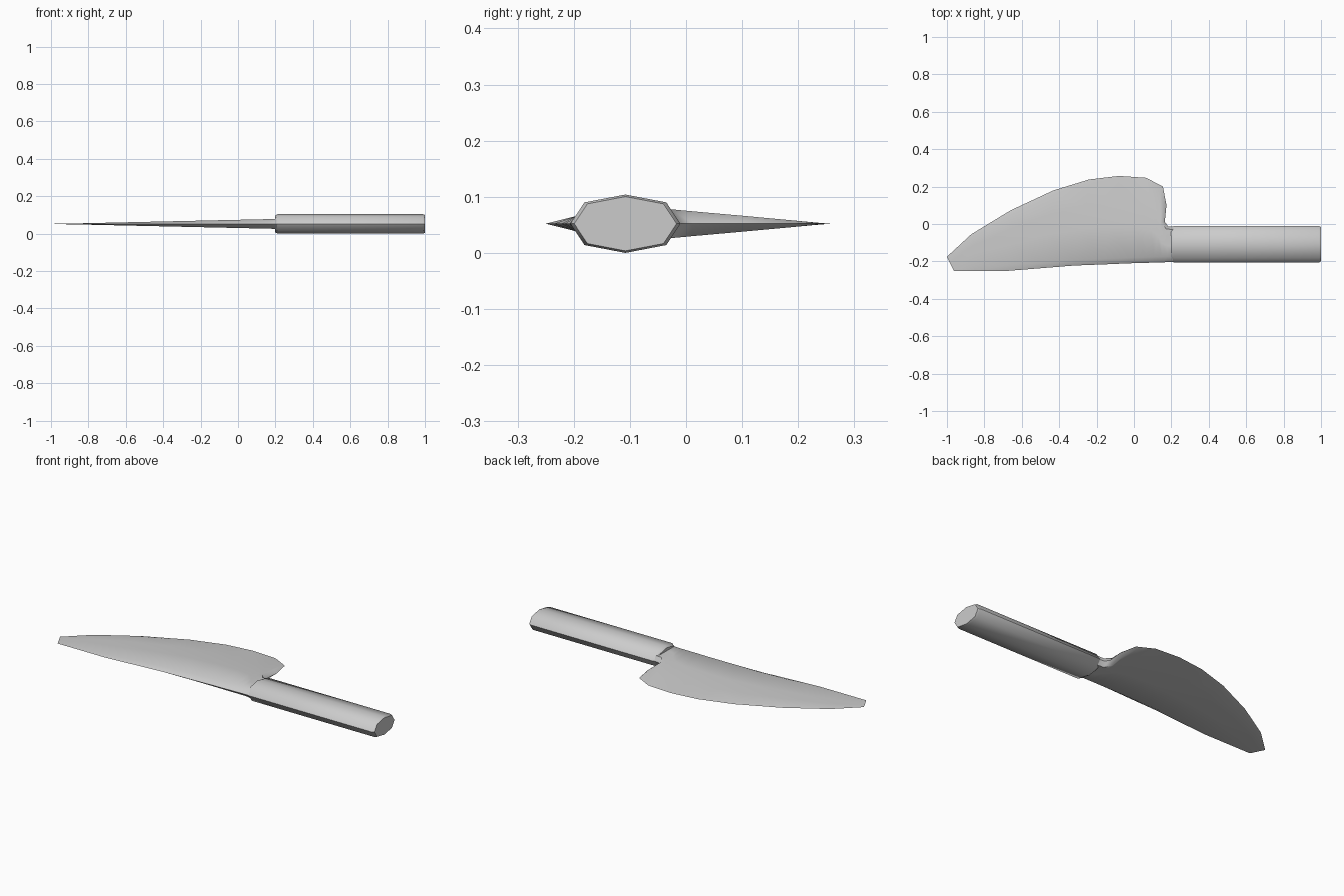
import bpy, bmesh, math
from mathutils import Vector

if "Cube" in bpy.data.objects:
    bpy.data.objects.remove(bpy.data.objects["Cube"])

ZC = 0.052  # mid-height of the knife


def finish(bm, name, angle):
    bmesh.ops.recalc_face_normals(bm, faces=bm.faces)
    mesh = bpy.data.meshes.new(name)
    bm.to_mesh(mesh)
    bm.free()
    ob = bpy.data.objects.new(name, mesh)
    bpy.context.collection.objects.link(ob)
    bpy.ops.object.select_all(action='DESELECT')
    ob.select_set(True)
    bpy.context.view_layer.objects.active = ob
    bpy.ops.object.shade_smooth_by_angle(angle=math.radians(angle))


# Handle: flattened octagonal bar with small chamfers at both ends
section = [(0, 0.052), (0.073, 0.038), (0.098, 0), (0.073, -0.038),
           (0, -0.052), (-0.073, -0.038), (-0.098, 0), (-0.073, 0.038)]
bm = bmesh.new()
rings = []
for x, s in [(0.197, 0.84), (0.213, 1), (0.988, 1), (1.0, 0.93)]:
    rings.append([bm.verts.new((x, -0.108 + y * s, ZC + z * s)) for y, z in section])
for a, b in zip(rings, rings[1:]):
    for i in range(8):
        j = (i + 1) % 8
        bm.faces.new((a[i], a[j], b[j], b[i]))
bm.faces.new(rings[0])
bm.faces.new(rings[-1])
finish(bm, "handle", 50)

# Blade: cutting edge points paired with spine points
edge = [(-1.0, -0.175), (-0.87, -0.055), (-0.66, 0.073), (-0.43, 0.18),
        (-0.24, 0.238), (-0.08, 0.257), (0.065, 0.247), (0.155, 0.2),
        (0.174, 0.1), (0.165, 0.012), (0.182, -0.012), (0.24, -0.017)]
spine = [(-0.963, -0.25), (-0.85, -0.25), (-0.67, -0.25), (-0.48, -0.235),
         (-0.32, -0.222), (-0.16, -0.216), (-0.02, -0.21), (0.06, -0.208),
         (0.11, -0.206), (0.15, -0.205), (0.18, -0.204), (0.24, -0.203)]
n = len(edge)
outline = [Vector(p) for p in edge + spine[::-1]]


def inset(i, d):
    p = outline[i]
    a = (p - outline[i - 1]).normalized()
    b = (outline[(i + 1) % len(outline)] - p).normalized()
    normal = Vector((a.y + b.y, -a.x - b.x)).normalized()
    return p + normal * d


def half_thickness(p):
    along = max(0.0, 0.0265 * (p.x + 0.985) / 1.19)
    return max(0.0008, along * min(1.0, (0.257 - p.y) / 0.28))


bm = bmesh.new()
rim = [bm.verts.new((p.x, p.y, ZC)) for p in outline]
inner = [inset(i, 0.018 if i < n else 0.03) for i in range(2 * n)]
for side in (1, -1):
    rows = []
    for i in range(n):
        top, low = inner[i], inner[2 * n - 1 - i]
        row = []
        for t in (0, 0.3, 0.6, 1):
            p = top.lerp(low, t)
            row.append(bm.verts.new((p.x, p.y, ZC + side * half_thickness(p))))
        rows.append(row)
    # broad cheeks
    for a, b in zip(rows, rows[1:]):
        for k in range(3):
            bm.faces.new((a[k], a[k + 1], b[k + 1], b[k]))
    # ground bevel along edge and spine
    for i in range(n - 1):
        bm.faces.new((rim[i], rim[i + 1], rows[i + 1][0], rows[i][0]))
        bm.faces.new((rim[-1 - i], rim[-2 - i], rows[i + 1][3], rows[i][3]))
    # tip and tang ends
    bm.faces.new([rim[0], rim[-1]] + rows[0][::-1])
    bm.faces.new([rim[n - 1], rim[n]] + rows[-1][::-1])
finish(bm, "blade", 50)
